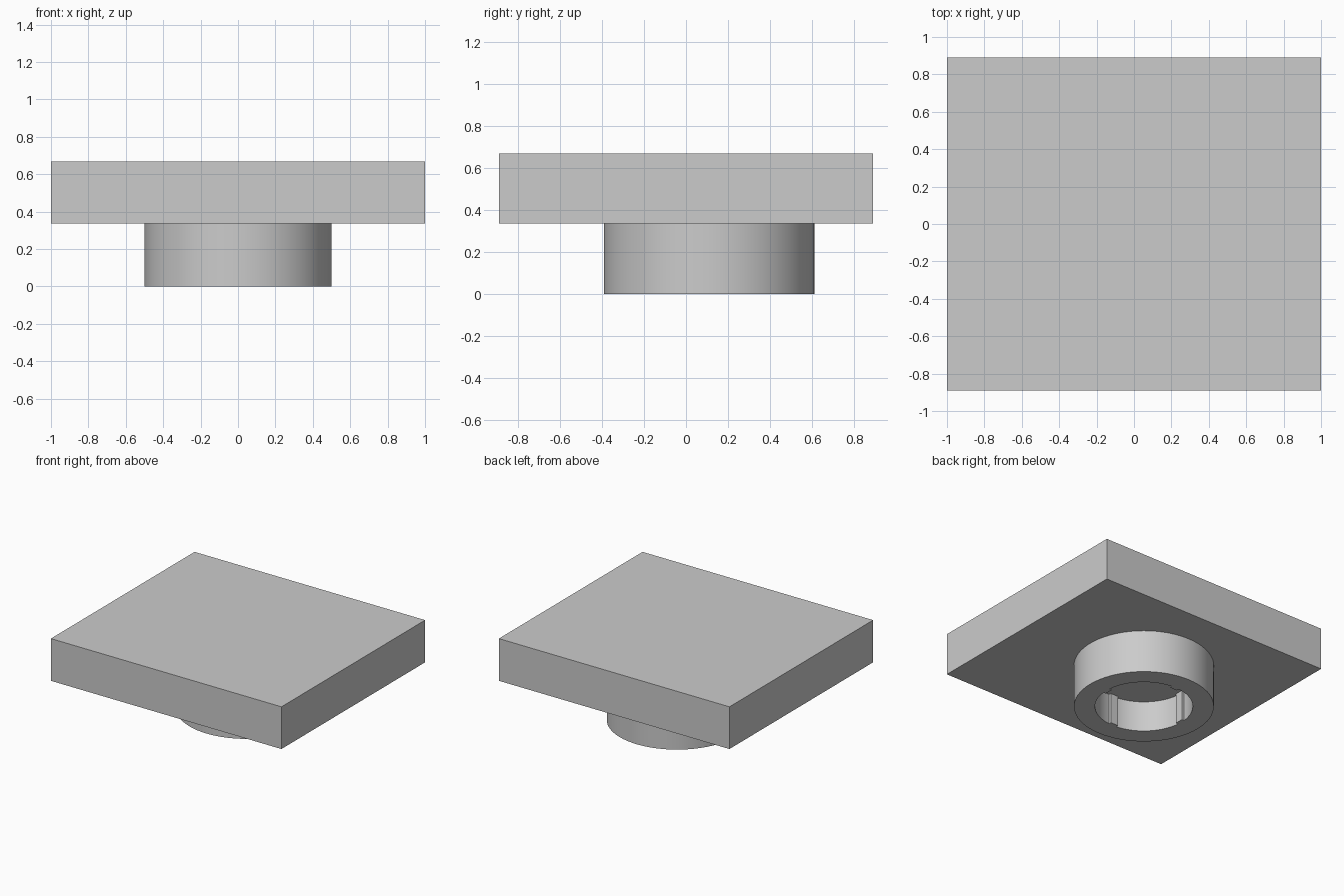
import bpy, bmesh
from math import radians, pi
from mathutils import Matrix, Vector

cube = bpy.data.objects.get("Cube")
if cube:
    bpy.data.objects.remove(cube, do_unlink=True)

GREY = (0.6, 0.6, 0.6, 1)
grey = bpy.data.materials.new("light grey")
grey.use_nodes = True
grey.diffuse_color = GREY
grey.node_tree.nodes["Principled BSDF"].inputs["Base Color"].default_value = GREY

CENTRE_Y = 0.11      # collar axis, set towards the back
BORE, DEPTH = 0.35, 0.24
UNDERSIDE, TOP = 0.337, 0.668


def finish(name, bm, location=(0, 0, 0)):
    bmesh.ops.recalc_face_normals(bm, faces=bm.faces)
    mesh = bpy.data.meshes.new(name)
    bm.to_mesh(mesh)
    bm.free()
    mesh.materials.append(grey)
    obj = bpy.data.objects.new(name, mesh)
    obj.location = location
    bpy.context.collection.objects.link(obj)
    return obj


def add_box(bm, size, centre, turn=0.0):
    matrix = (Matrix.Rotation(turn, 4, 'Z') @ Matrix.Translation(centre)
              @ Matrix.Diagonal((*size, 1)))
    bmesh.ops.create_cube(bm, size=1, matrix=matrix)


# Flat slab on top
bm = bmesh.new()
add_box(bm, (2, 1.78, TOP - UNDERSIDE), (0, 0, (TOP + UNDERSIDE) / 2))
finish("top_plate", bm)

# Round collar with a blind bore, lathed from its half section
bm = bmesh.new()
profile = [(0, UNDERSIDE), (0.5, UNDERSIDE), (0.5, 0), (BORE, 0), (BORE, DEPTH), (0, DEPTH)]
verts = [bm.verts.new((r, 0, z)) for r, z in profile]
edges = [bm.edges.new(pair) for pair in zip(verts, verts[1:])]
bmesh.ops.spin(bm, geom=verts + edges, cent=(0, 0, 0), axis=(0, 0, 1),
               angle=2 * pi, steps=72, use_duplicate=False)
bmesh.ops.remove_doubles(bm, verts=bm.verts, dist=0.0005)
collar = finish("collar", bm, (0, CENTRE_Y, 0))
bpy.ops.object.select_all(action='DESELECT')
collar.select_set(True)
bpy.context.view_layer.objects.active = collar
bpy.ops.object.shade_smooth_by_angle(angle=radians(30))

# Four small upright ribs around the bore wall
bm = bmesh.new()
for i in range(4):
    add_box(bm, (0.024, 0.065, DEPTH + 0.01),
            Vector((BORE - 0.01, 0, (DEPTH + 0.01) / 2)), i * pi / 2)
finish("bore_ribs", bm, (0, CENTRE_Y, 0))
